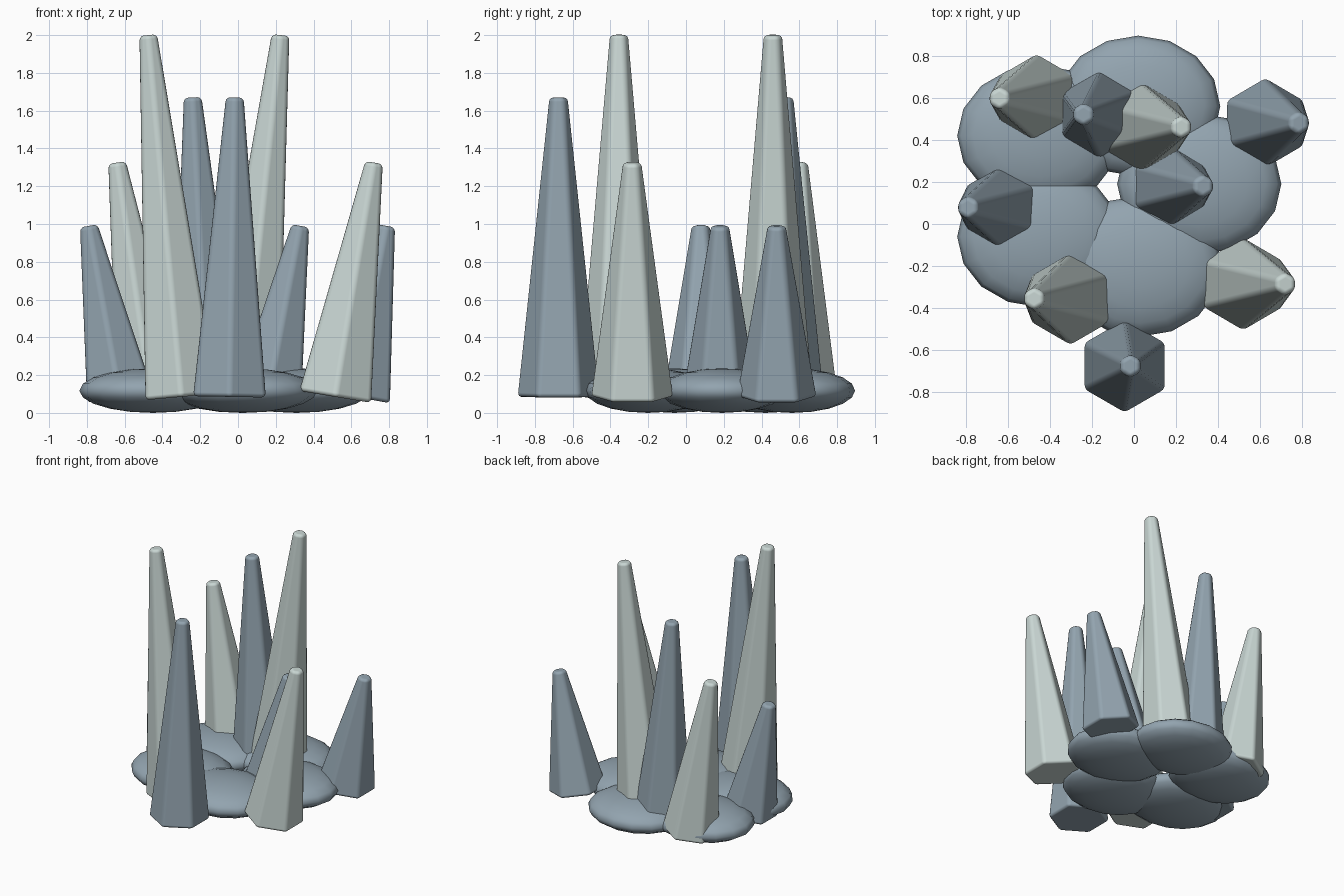
import bpy, bmesh, math
from mathutils import Vector

cube = bpy.data.objects.get("Cube")
if cube:
    bpy.data.objects.remove(cube, do_unlink=True)


def material(name, rgb):
    m = bpy.data.materials.new(name)
    m.use_nodes = True
    col = (*rgb, 1)
    m.diffuse_color = col
    m.node_tree.nodes["Principled BSDF"].inputs["Base Color"].default_value = col
    return m


slate = material("slate blue", (0.29, 0.37, 0.43))
pale = material("pale grey green", (0.58, 0.67, 0.65))


def add_object(name, bm, mat):
    mesh = bpy.data.meshes.new(name)
    bm.to_mesh(mesh)
    bm.free()
    mesh.materials.append(mat)
    mesh.shade_smooth()
    ob = bpy.data.objects.new(name, mesh)
    bpy.context.collection.objects.link(ob)
    return ob


def pebble(name, x, y):
    """Flattened stone lying on the ground."""
    bm = bmesh.new()
    bmesh.ops.create_uvsphere(bm, u_segments=16, v_segments=10, radius=1)
    bmesh.ops.scale(bm, vec=(0.39, 0.335, 0.118), verts=bm.verts)
    bmesh.ops.translate(bm, vec=(x, y, 0.118), verts=bm.verts)
    add_object(name, bm, slate)


def crystal(name, mat, x, y, lean, top, radius):
    """Tapered hexagonal spire leaning sideways, with softened edges."""
    base = Vector((x, y, 0.085))
    axis = Vector((lean, 0, top - 0.085))
    bm = bmesh.new()
    bmesh.ops.create_cone(bm, cap_ends=True, segments=6, radius1=radius,
                          radius2=0.054, depth=axis.length)
    bmesh.ops.translate(bm, vec=(0, 0, axis.length / 2), verts=bm.verts)
    ob = add_object(name, bm, mat)
    ob.location = base
    ob.rotation_euler = (0, math.atan2(axis.x, axis.z), 0)
    bev = ob.modifiers.new("soft edges", 'BEVEL')
    bev.width = 0.022
    bev.segments = 3
    bev.limit_method = 'ANGLE'
    bev.angle_limit = math.radians(20)
    bev.harden_normals = True


# Stones
pebble("stone_back", 0.02, 0.56)
pebble("stone_back_right", -0.45, 0.42)
pebble("stone_front_right", -0.45, -0.06)
pebble("stone_left", 0.31, 0.19)
pebble("stone_front", 0.03, -0.2)

# Spires
crystal("spire_front", slate, -0.045, -0.675, 0.028, 1.67, 0.222)
crystal("spire_front_right", pale, -0.3, -0.355, -0.175, 2.0, 0.22)
crystal("spire_front_left", pale, 0.515, -0.285, 0.205, 1.325, 0.222)
crystal("spire_right", slate, -0.625, 0.078, -0.165, 0.99, 0.204)
crystal("spire_back_right", pale, -0.46, 0.597, -0.18, 1.325, 0.212)
crystal("spire_back", slate, -0.16, 0.52, -0.08, 1.67, 0.215)
crystal("spire_back_left", pale, 0.03, 0.46, 0.195, 2.0, 0.218)
crystal("spire_middle", slate, 0.16, 0.18, 0.17, 0.99, 0.204)
crystal("spire_left", slate, 0.62, 0.48, 0.165, 0.99, 0.216)
